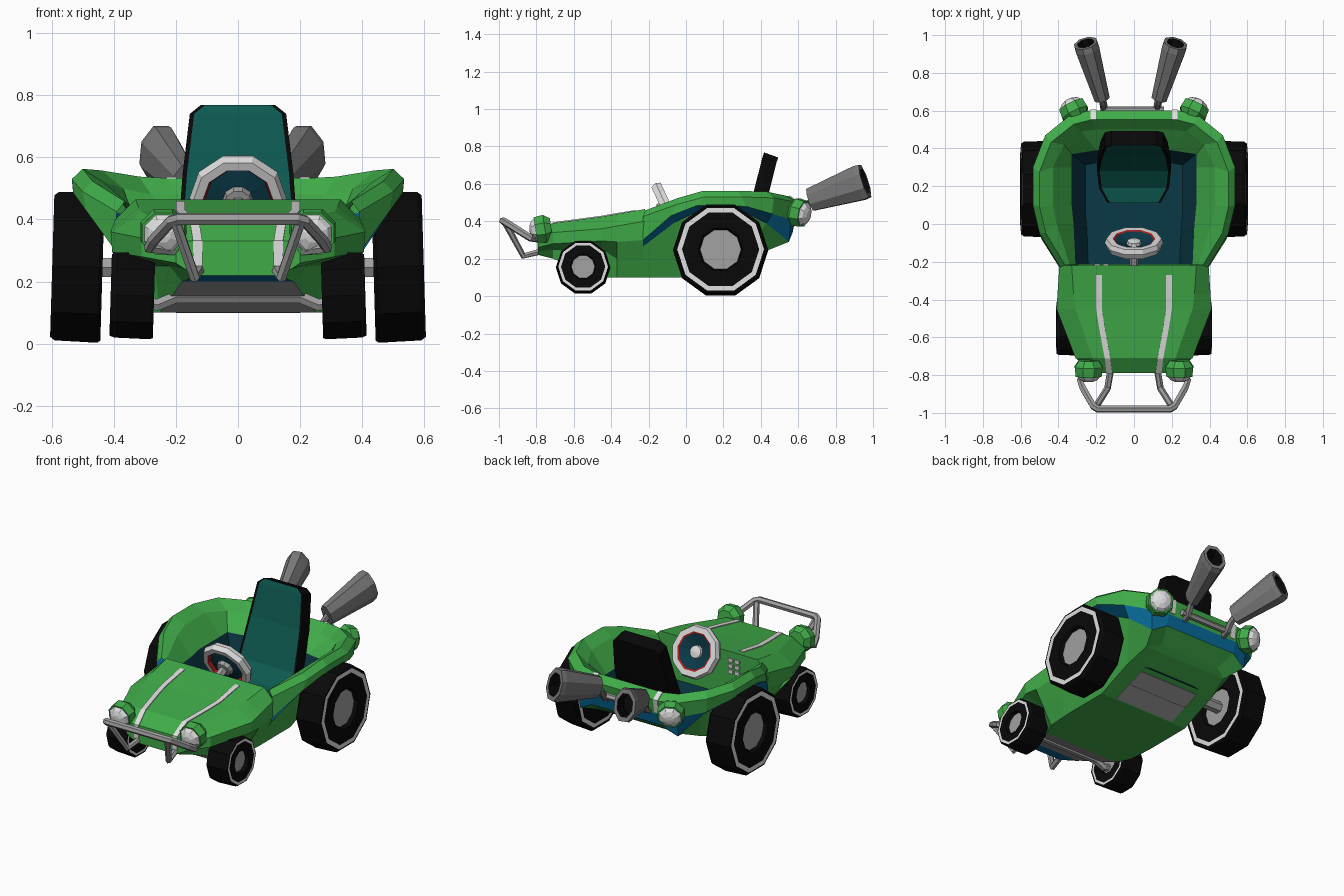
import bpy, bmesh, math
from mathutils import Vector

if "Cube" in bpy.data.objects:
    bpy.data.objects.remove(bpy.data.objects["Cube"])


def material(name, hexa):
    lin = [((int(hexa[i:i + 2], 16) / 255 + 0.055) / 1.055) ** 2.4 for i in (0, 2, 4)]
    m = bpy.data.materials.new(name)
    m.diffuse_color = (*lin, 1)
    m.use_nodes = True
    m.node_tree.nodes["Principled BSDF"].inputs["Base Color"].default_value = m.diffuse_color
    return m


GREEN = material("body green", "40AC49")
NAVY = material("cabin navy", "0A3947")
BLUE = material("arch blue", "086A9A")
TEAL = material("seat teal", "0D5950")
BLACK = material("rubber black", "080808")
GREY = material("steel grey", "787878")
SILVER = material("tube silver", "A0A0A0")
WHITE = material("trim white", "DEDEDE")
RED = material("ring red", "B01C1C")


def finish(name, bm, mats):
    bmesh.ops.recalc_face_normals(bm, faces=bm.faces)
    me = bpy.data.meshes.new(name)
    bm.to_mesh(me)
    bm.free()
    for m in mats:
        me.materials.append(m)
    ob = bpy.data.objects.new(name, me)
    bpy.context.collection.objects.link(ob)
    return ob


def shell(name, halves, mats, bands, closed=False):
    """Skin mirrored half rows; bands = material of cap, each band, cap."""
    bm = bmesh.new()
    rows = []
    for h in halves:
        full = list(h) + [(-x, y, z) for x, y, z in reversed(h)]
        rows.append([bm.verts.new(p) for p in full])
    n = len(rows[0])
    for k, (a, b) in enumerate(zip(rows, rows[1:])):
        for i in range(n if closed else n - 1):
            j = (i + 1) % n
            bm.faces.new((a[i], a[j], b[j], b[i])).material_index = bands[k + 1]
    for r, m in ((rows[0], bands[0]), (rows[-1], bands[-1])):
        for i in range(n // 2 - 1):
            bm.faces.new((r[i], r[i + 1], r[n - 2 - i], r[n - 1 - i])).material_index = m
    return finish(name, bm, mats)


def lathe(name, centre, axis, profile, mats, bands, segs=10, phase=0.0, squash=1.0):
    """Revolve (distance, radius) points around an axis."""
    q = Vector(axis).to_track_quat('Z', 'Y')
    bm = bmesh.new()
    rings = []
    for d, r in profile:
        ang = [2 * math.pi * (k + phase) / segs for k in range(segs)]
        rings.append([bm.verts.new(Vector(centre) + q @ Vector((squash * r * math.cos(t), r * math.sin(t), d)))
                      for t in ang])
    for k, (a, b) in enumerate(zip(rings, rings[1:])):
        for i in range(segs):
            j = (i + 1) % segs
            bm.faces.new((a[i], a[j], b[j], b[i])).material_index = bands[k]
    bmesh.ops.remove_doubles(bm, verts=bm.verts, dist=1e-5)
    return finish(name, bm, mats)


def tube(name, pts, r, mat):
    cu = bpy.data.curves.new(name, 'CURVE')
    cu.dimensions = '3D'
    cu.bevel_depth, cu.bevel_resolution, cu.use_fill_caps = r, 1, True
    sp = cu.splines.new('POLY')
    sp.points.add(len(pts) - 1)
    for p, c in zip(sp.points, pts):
        p.co = (*c, 1)
    sp.use_smooth = False
    cu.materials.append(mat)
    ob = bpy.data.objects.new(name, cu)
    bpy.context.collection.objects.link(ob)
    bpy.ops.object.select_all(action='DESELECT')
    ob.select_set(True)
    bpy.context.view_layer.objects.active = ob
    bpy.ops.object.convert(target='MESH')


def stripe(name, pts, w=0.015):
    bm = bmesh.new()
    rows = [[bm.verts.new((x + e, y, z)) for e in (-w, w)] for x, y, z in pts]
    for a, b in zip(rows, rows[1:]):
        bm.faces.new((a[0], a[1], b[1], b[0]))
    sol = finish(name, bm, [WHITE]).modifiers.new("plate", 'SOLIDIFY')
    sol.thickness, sol.offset = 0.006, 0


def flip(pts):
    return [(-x, y, z) for x, y, z in reversed(pts)]


# Hood: half cross-sections from nose to dashboard
sections = {
    -0.79: [(.13, .22), (.17, .24), (.20, .26), (.20, .30), (.17, .33)],
    -0.71: [(.18, .20), (.22, .25), (.31, .28), (.31, .34), (.22, .39)],
    -0.45: [(.25, .10), (.27, .25), (.405, .295), (.41, .36), (.31, .425)],
    -0.37: [(.29, .10), (.345, .20), (.40, .29), (.405, .375), (.32, .439)],
    -0.22: [(.30, .10), (.345, .20), (.39, .30), (.395, .40), (.33, .465)],
}
hood = shell("hood", [[(x, y, z) for x, z in s] for y, s in sections.items()],
             [GREEN, BLUE, SILVER], [0] * 6, closed=True)
for f in hood.data.polygons:
    if abs(f.center.x) < 0.01 and f.normal.z < -0.5 and f.center.y < -0.5:
        f.material_index = 1 if f.center.y < -0.7 else 2

# Tub: loops from the floor pan, over the fenders, down into the cabin
pan = [(.30, -.23, .10), (.30, -.04, .10), (.30, .08, .10), (.30, .20, .15), (.30, .30, .19),
       (.28, .44, .25), (.20, .48, .275)]
arch = [(.38, -.23, .265), (.43, -.06, .395), (.44, .07, .455), (.43, .32, .445), (.40, .43, .39),
        (.33, .55, .29), (.24, .57, .34)]
lip = [(.395, -.23, .30), (.49, -.08, .43), (.53, .06, .485), (.53, .32, .48), (.46, .46, .44),
       (.34, .56, .41), (.24, .585, .41)]
rim = [(.39, -.23, .425), (.50, -.05, .49), (.535, .10, .53), (.535, .30, .53), (.47, .47, .525),
       (.34, .575, .505), (.24, .60, .50)]
ridge = [(x * .935, y * (.92 if y > 0 else .95), z + .033) for x, y, z in rim]
ledge = [(.34, -.215, .44), (.41, 0, .50), (.43, .10, .52), (.43, .30, .52), (.37, .42, .50),
         (.28, .49, .48), (.20, .50, .48)]
wall = [(.31, -.215, .38), (.32, 0, .39), (.33, .10, .40), (.33, .30, .40), (.33, .37, .40),
        (.20, .39, .40), (.10, .39, .40)]
floor = [(x * .78, y * .9 - .02, .20) for x, y, z in wall]
shell("tub", [pan, arch, lip, rim, ridge, ledge, wall, floor], [GREEN, BLUE, NAVY],
      [0, 0, 1, 0, 0, 0, 0, 2, 2])

# Underside steel plate
bm = bmesh.new()
for (y0, z0), (y1, z1) in (((.09, .099), (.20, .145)), ((.20, .145), (.30, .185))):
    bm.faces.new([bm.verts.new(p) for p in
                  ((-.2, y0, z0), (.2, y0, z0), (.2, y1, z1), (-.2, y1, z1))])
finish("belly_plate", bm, [SILVER]).modifiers.new("plate", 'SOLIDIFY').thickness = 0.006

# Seat: teal face with black edges and back
bm = bmesh.new()
rows = []
for y, z, w in ((.11, .235, .14), (.19, .25, .185), (.28, .32, .195), (.36, .55, .178),
                (.408, .74, .155), (.418, .768, .12)):
    rows.append([bm.verts.new((x, y, z)) for x in (-w, -w + .014, w - .014, w)])
for k, (a, b) in enumerate(zip(rows, rows[1:])):
    for i in range(3):
        bm.faces.new((a[i], a[i + 1], b[i + 1], b[i])).material_index = 0 if i == 1 else 1
seat = finish("seat", bm, [TEAL, BLACK])
if seat.data.polygons[1].normal.z < 0:
    seat.data.flip_normals()
sol = seat.modifiers.new("padding", 'SOLIDIFY')
sol.thickness, sol.offset = 0.08, -1
sol.material_offset = sol.material_offset_rim = 1

# Steering wheel and column
lathe("steering_wheel", (0, -.10, .47), (0, .9, .42),
      [(-.05, 0), (-.045, .045), (-.02, .05), (-.01, .106), (-.03, .115), (-.03, .145), (0, .156),
       (.025, .146), (.025, .113), (.02, .104), (-.005, .04), (.012, .036), (.018, 0)],
      [WHITE, RED, NAVY, SILVER], [3, 3, 2, 1, 0, 0, 0, 0, 1, 2, 0, 0])
tube("steering_column", [(0, -.13, .455), (0, -.26, .40)], 0.025, SILVER)

# Dashboard buttons
for i in range(6):
    bpy.ops.mesh.primitive_cube_add(size=1, location=(-.15 - .045 * (i % 2), -.216, .345 + .035 * (i // 2)))
    ob = bpy.context.object
    ob.name, ob.scale = "dash_button", (.03, .009, .022)
    ob.data.materials.append(WHITE)

for s, side in ((1, "left"), (-1, "right")):
    # Wheels
    for end, y, x, w, R in (("rear", .185, .517, .162, .255), ("front", -.55, .34, .14, .146)):
        h = w / 2
        prof = [(-h + .02, 0), (-h + .02, .43), (-h, .46), (-h, .82), (-h, .91), (-h, .97), (-h + .01, 1),
                (h - .015, .985), (h, .94), (h, .91), (h, .81), (h, .47), (h - .02, .43), (h - .02, 0)]
        lathe(f"{end}_wheel_{side}", (s * x, y, R * .96 + (.003 if end == "rear" else .015)),
              (s, 0, .03), [(d, r * R) for d, r in prof], [BLACK, WHITE, SILVER],
              [2, 0, 0, 1, 0, 0, 0, 0, 0, 1, 0, 0, 2])
    tube(f"rear_axle_{side}", [(s * .29, .185, .245), (s * .48, .185, .245)], 0.035, SILVER)

    # Head and tail lamps
    lamp = [(-.055, 0), (-.055, .055), (-.02, .08), (.03, .074), (.03, .066), (.048, .052), (.06, .025), (.063, 0)]
    for end, c, ax in (("head", (s * .24, -.775, .358), (0, -1, -.15)),
                       ("tail", (s * .32, .605, .445), (s * .45, .9, -.2))):
        lathe(f"{end}lamp_{side}", c, ax, lamp, [GREEN, WHITE], [0, 0, 0, 0, 1, 1, 1], 8, .5)

    # Exhaust muffler and pipe, the pair set slightly off centre
    o = -.018
    a, b = Vector((s * .152 + o, .665, .515)), Vector((s * .238 + o, .957, .615))
    L = (b - a).length
    lathe(f"muffler_{side}", a, b - a,
          [(0, 0), (0, .066), (L - .03, .102), (L, .098), (L, .07), (L - .1, .06), (L - .1, 0)],
          [GREY, BLACK], [0, 0, 0, 0, 1, 1], 8, .5, .67)
    tube(f"exhaust_pipe_{side}", [(s * .14 + o, .56, .41), (s * .14 + o, .61, .43),
                                  (s * .145 + o, .64, .48), (s * .155 + o, .68, .515)], 0.02, GREY)

    # White stripes on hood, nose and tail
    stripe(f"hood_stripe_{side}", [(s * .185, -.27, .457), (s * .185, -.37, .441), (s * .185, -.45, .427),
                                   (s * .17, -.55, .4135), (s * .14, -.71, .392), (s * .13, -.792, .331),
                                   (s * .13, -.792, .25)])
    stripe(f"tail_stripe_{side}", [(s * .215, .552, .535), (s * .215, .603, .501), (s * .215, .589, .42)])

    # Bumper brace
    tube(f"bumper_brace_{side}", [(s * .20, -.965, .39), (s * .14, -.87, .215), (s * .12, -.75, .245)],
         0.018, SILVER)

# Front bumper bar, rear bar and axle
half = [(.18, -.76, .30), (.285, -.83, .31), (.27, -.87, .335), (.215, -.965, .395), (.19, -.98, .402)]
tube("front_bumper", half + flip(half), 0.02, SILVER)
tube("rear_bar", [(-.16, .605, .44), (.16, .605, .44)], 0.018, SILVER)
half = [(.36, -.57, .15), (.26, -.57, .125), (.20, -.57, .15)]
tube("front_axle", half + flip(half), 0.022, SILVER)
